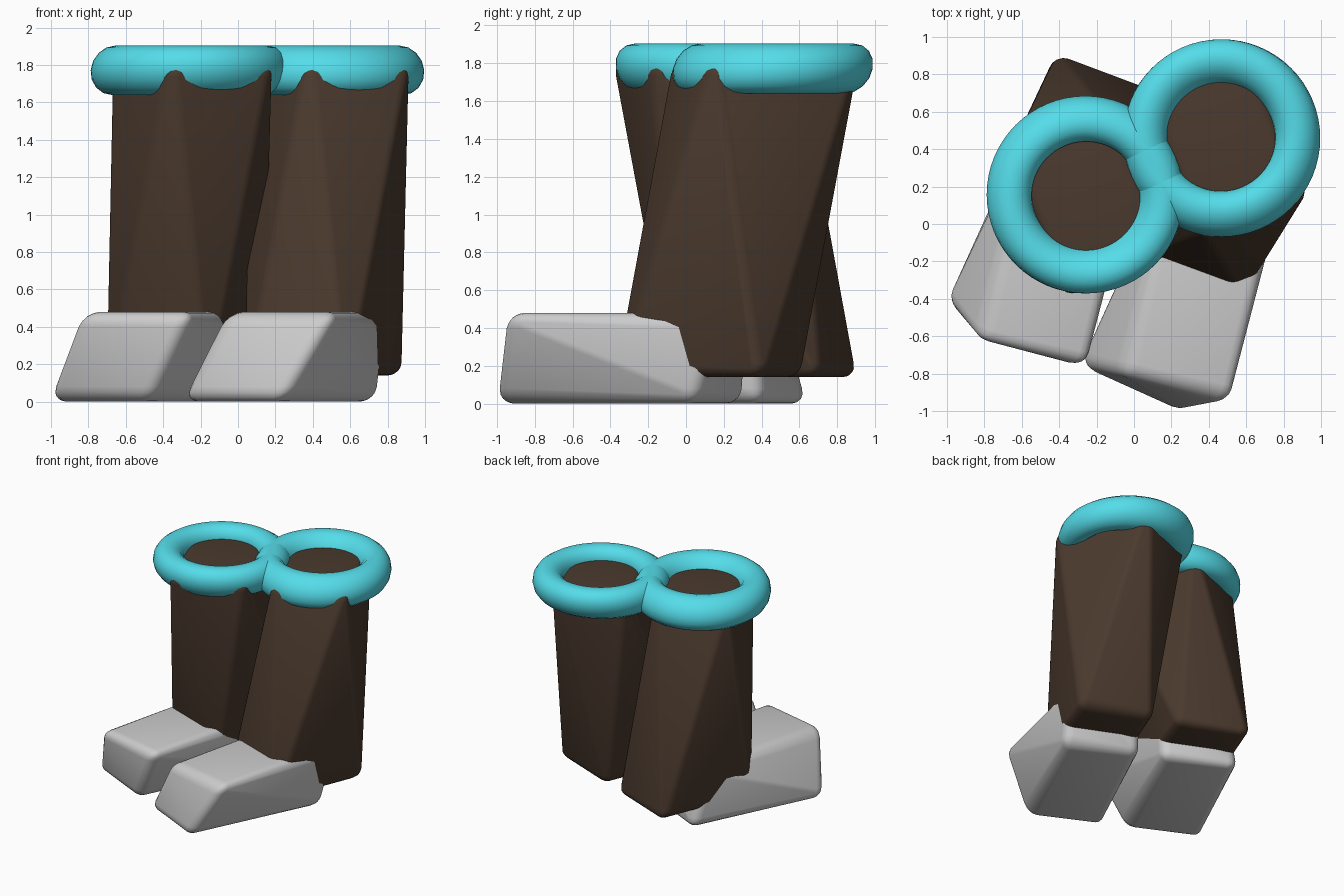
import bpy, bmesh, math
from mathutils import Matrix, Vector

if "Cube" in bpy.data.objects:
    bpy.data.objects.remove(bpy.data.objects["Cube"])

AXIS = (0.104, 0.308)          # vertical axis of the twist
MID_Z = 0.95
RATE = math.radians(27.5)      # twist per unit of height


def material(name, rgb):
    m = bpy.data.materials.new(name)
    m.diffuse_color = (*rgb, 1)
    m.use_nodes = True
    m.node_tree.nodes["Principled BSDF"].inputs["Base Color"].default_value = m.diffuse_color
    return m


def twist(bm):
    for v in bm.verts:
        v.co = Matrix.Rotation((v.co.z - MID_Z) * RATE, 3, 'Z') @ v.co
        v.co += Vector((*AXIS, 0))


def finish(bm, name, mat, angle):
    bmesh.ops.recalc_face_normals(bm, faces=bm.faces[:])
    me = bpy.data.meshes.new(name)
    bm.to_mesh(me)
    bm.free()
    ob = bpy.data.objects.new(name, me)
    bpy.context.collection.objects.link(ob)
    if mat:
        me.materials.append(mat)
    bpy.ops.object.select_all(action='DESELECT')
    ob.select_set(True)
    bpy.context.view_layer.objects.active = ob
    bpy.ops.object.shade_smooth_by_angle(angle=math.radians(angle))


# Rounded box, twisted by its vertices only so the long sides fold on a diagonal
def twisted_box(name, lo, hi, bevel, mat=None):
    box = bmesh.new()
    bmesh.ops.create_cube(box, size=1)
    for v in box.verts:
        v.co = [a + (b - a) * (c + 0.5) for a, b, c in zip(lo, hi, v.co)]
    bmesh.ops.bevel(box, geom=box.edges[:], offset=bevel, segments=4,
                    profile=0.5, affect='EDGES')
    twist(box)
    bm = bmesh.new()
    for v in box.verts:
        bm.verts.new(v.co)
    box.free()
    bmesh.ops.convex_hull(bm, input=bm.verts[:])
    bmesh.ops.delete(bm, geom=[v for v in bm.verts if not v.link_faces], context='VERTS')
    finish(bm, name, mat, 40)


# Torus made by sweeping a tube section around the vertical
def cuff(name, cx, cz, major, minor, height, mat, n=64, k=16):
    bm = bmesh.new()
    rings = []
    for i in range(n):
        a = math.tau * i / n
        ring = []
        for j in range(k):
            t = math.tau * j / k
            r = major + minor * math.cos(t)
            ring.append(bm.verts.new((cx + r * math.cos(a), r * math.sin(a),
                                      cz + height * math.sin(t))))
        rings.append(ring)
    for i in range(n):
        p, q = rings[i], rings[(i + 1) % n]
        for j in range(k):
            bm.faces.new((p[j], q[j], q[(j + 1) % k], p[(j + 1) % k]))
    twist(bm)
    finish(bm, name, mat, 60)


brown = material("brown", (0.07, 0.042, 0.027))
cyan = material("cyan", (0.09, 0.72, 0.82))

# One boot on each side: foot, shaft and rolled cuff
for side, s in (("left", -1), ("right", 1)):
    c = s * 0.394
    twisted_box(side + "_foot", (c - 0.31, -1.13, 0), (c + 0.31, 0.05, 0.48), 0.08)
    twisted_box(side + "_shaft", (c - 0.31, -0.475, 0.14), (c + 0.31, 0.38, 1.81), 0.075, brown)
    cuff(side + "_cuff", c, 1.772, 0.406, 0.122, 0.132, cyan)
